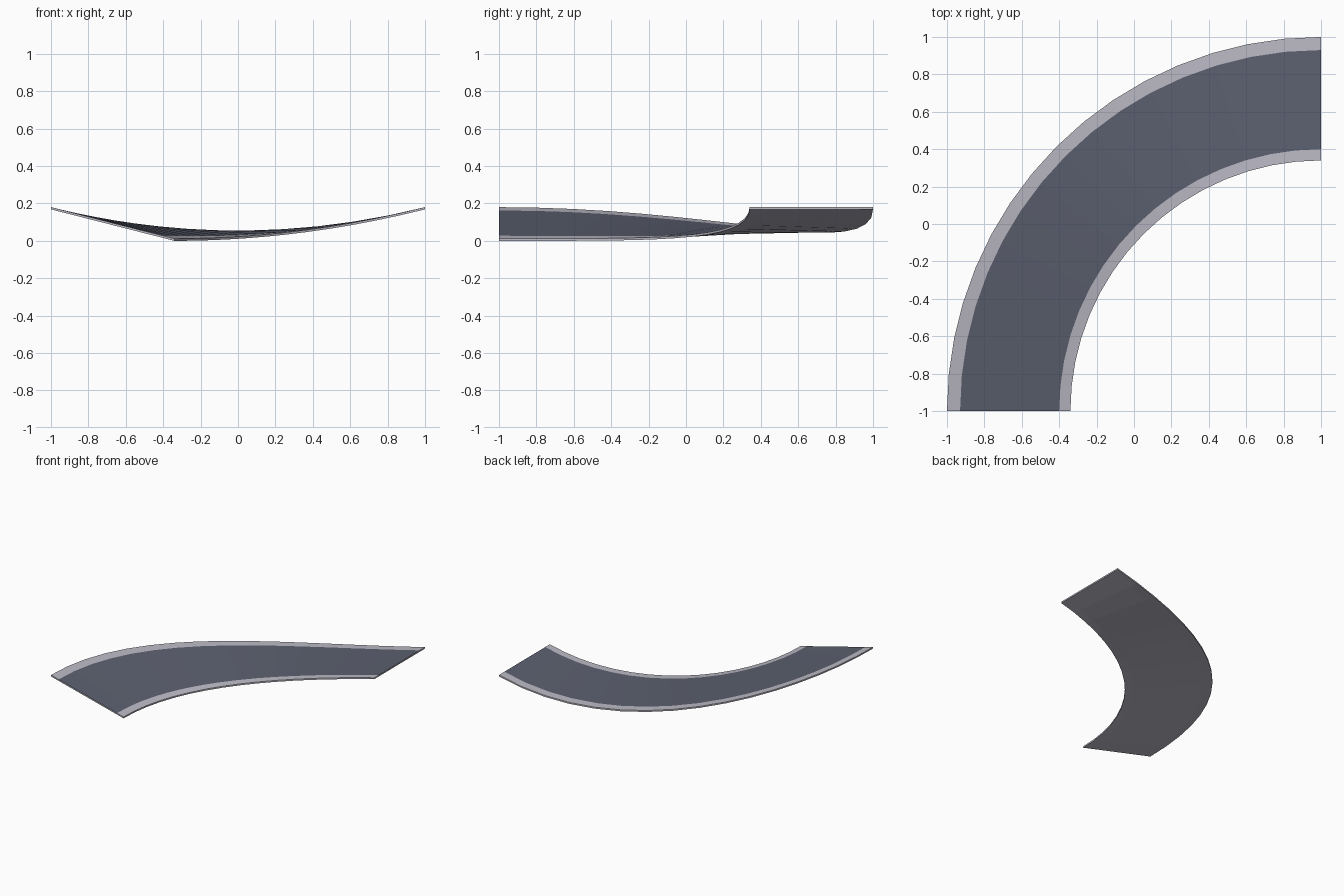
import bpy, bmesh, math

if "Cube" in bpy.data.objects:
    bpy.data.objects.remove(bpy.data.objects["Cube"])

def material(name, rgb):
    m = bpy.data.materials.new(name)
    m.diffuse_color = (*rgb, 1)
    m.use_nodes = True
    m.node_tree.nodes["Principled BSDF"].inputs["Base Color"].default_value = m.diffuse_color
    return m

concrete = material("pale_concrete", (0.50, 0.49, 0.56))
asphalt = material("blue_grey_asphalt", (0.107, 0.119, 0.161))

SEGMENTS = 16
RADII = [1.34, 1.40, 1.93, 2.00]      # inner edge, road, outer edge
THICK = 0.012

def height(angle, radius):
    # both edges follow parabolas along x; straight banking in between
    x_in = 1 - RADII[0] * math.cos(angle)
    x_out = 1 - RADII[-1] * math.cos(angle)
    z_in = THICK + 0.168 * ((x_in + 0.34) / 1.34) ** 2
    z_out = 0.055 + 0.125 * x_out ** 2
    f = (radius - RADII[0]) / (RADII[-1] - RADII[0])
    return z_in + (z_out - z_in) * f

# Banked quarter-turn slab, swept around the corner (1, -1)
bm = bmesh.new()
rings = []
for i in range(SEGMENTS + 1):
    a = math.pi / 2 * i / SEGMENTS
    def ring_point(r, drop):
        return bm.verts.new((1 - r * math.cos(a), -1 + r * math.sin(a),
                             height(a, r) - drop))
    top = [ring_point(r, 0) for r in RADII]
    bottom = [ring_point(r, THICK) for r in reversed(RADII)]
    rings.append(top + bottom)

n = len(rings[0])
for a, b in zip(rings, rings[1:]):
    for k in range(n):
        face = bm.faces.new((a[k], a[(k + 1) % n], b[(k + 1) % n], b[k]))
        face.material_index = 1 if k == 1 else 0     # middle top strip is road

# End caps
for ring in (rings[0], rings[-1]):
    for k in range(3):
        bm.faces.new((ring[k], ring[k + 1], ring[n - 2 - k], ring[n - 1 - k]))
bmesh.ops.recalc_face_normals(bm, faces=bm.faces)

mesh = bpy.data.meshes.new("banked_road_curve")
bm.to_mesh(mesh)
bm.free()
mesh.materials.append(concrete)
mesh.materials.append(asphalt)
road = bpy.data.objects.new("banked_road_curve", mesh)
bpy.context.collection.objects.link(road)
